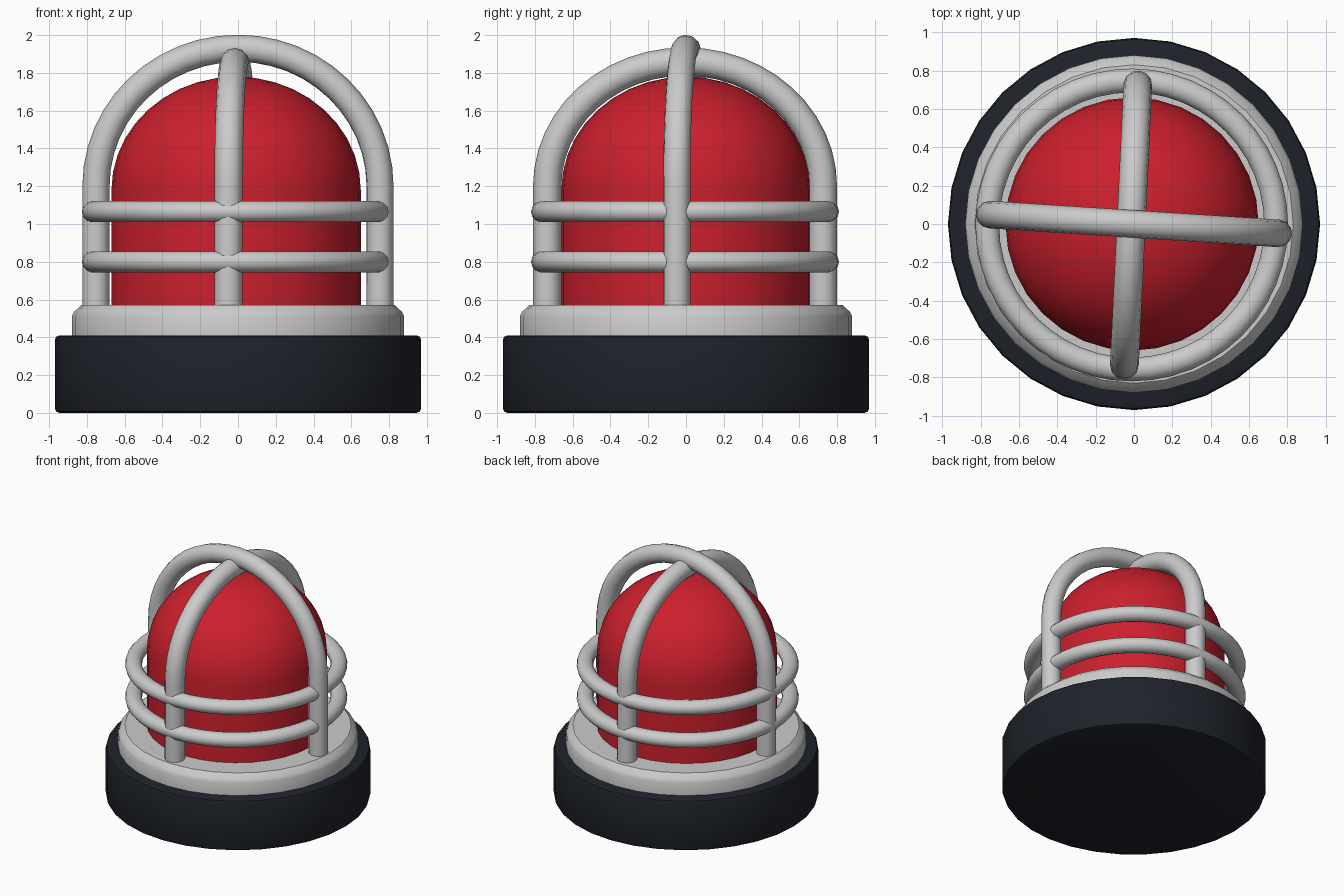
import bpy, bmesh
from math import sin, cos, pi, radians

if "Cube" in bpy.data.objects:
    bpy.data.objects.remove(bpy.data.objects["Cube"])


def material(name, rgb):
    m = bpy.data.materials.new(name)
    m.diffuse_color = (*rgb, 1)
    m.use_nodes = True
    m.node_tree.nodes["Principled BSDF"].inputs["Base Color"].default_value = m.diffuse_color
    return m


red = material("red_lens", (0.6, 0.014, 0.026))
dark = material("dark_rubber", (0.013, 0.016, 0.023))


def finish(ob, mat=None, angle=35):
    bpy.ops.object.select_all(action='DESELECT')
    ob.select_set(True)
    bpy.context.view_layer.objects.active = ob
    if ob.type == 'CURVE':
        bpy.ops.object.convert(target='MESH')
        ob = bpy.context.object
    if mat:
        ob.data.materials.append(mat)
    bpy.ops.object.shade_smooth_by_angle(angle=radians(angle))
    return ob


def lathe(name, profile, mat=None, n=32, centre=(0, 0)):
    """Revolve (radius, z) points; radius 0 makes a pole."""
    bm = bmesh.new()
    rings = []
    for r, z in profile:
        count = n if r > 1e-5 else 1
        rings.append([bm.verts.new((centre[0] + r * cos(2 * pi * i / n),
                                    centre[1] + r * sin(2 * pi * i / n), z)) for i in range(count)])
    for a, b in zip(rings, rings[1:]):
        for i in range(n):
            j = (i + 1) % n
            quad = [a[i % len(a)], a[j % len(a)], b[j % len(b)], b[i % len(b)]]
            bm.faces.new(list(dict.fromkeys(quad)))
    bmesh.ops.recalc_face_normals(bm, faces=bm.faces)
    me = bpy.data.meshes.new(name)
    bm.to_mesh(me)
    bm.free()
    ob = bpy.data.objects.new(name, me)
    bpy.context.collection.objects.link(ob)
    return finish(ob, mat)


def bar(name, points, radius):
    """Round bar swept along a path."""
    cu = bpy.data.curves.new(name, 'CURVE')
    cu.dimensions = '3D'
    cu.bevel_depth = radius
    cu.bevel_resolution = 4
    cu.use_fill_caps = True
    sp = cu.splines.new('POLY')
    sp.points.add(len(points) - 1)
    for p, co in zip(sp.points, points):
        p.co = (*co, 1)
    ob = bpy.data.objects.new(name, cu)
    bpy.context.collection.objects.link(ob)
    return finish(ob, angle=50)


def arch_profile(half, spring, top, foot=0.5, n=24):
    """Points (across, z) of a straight-legged round arch."""
    arc = [(-half * cos(pi * i / n), spring + (top - spring) * sin(pi * i / n)) for i in range(n + 1)]
    return [(-half, foot)] + arc + [(half, foot)]


# base and metal collar
lathe("base", [(0, 0), (0.945, 0), (0.963, 0.007), (0.97, 0.025), (0.97, 0.385),
               (0.963, 0.403), (0.945, 0.41), (0, 0.41)], dark)
lathe("collar", [(0, 0.4), (0.88, 0.4), (0.88, 0.51), (0.868, 0.535), (0.83, 0.57), (0, 0.57)])

# red dome lens
dome = [(0.66 * cos(pi / 2 * i / 10), 1.18 + 0.6 * sin(pi / 2 * i / 10)) for i in range(10)]
lathe("dome", [(0, 0.55), (0.66, 0.55)] + dome + [(0, 1.78)], red, centre=(-0.01, 0))

# guard arches, each slightly skewed
bar("guard_arch_side", [(x, -0.065 * x, z) for x, z in arch_profile(0.752, 1.2, 1.93)], 0.072)
bar("guard_arch_front", [(-0.015 + 0.048 * y, y - 0.005, z) for y, z in arch_profile(0.73, 1.2, 1.86)], 0.075)

# guard rings
for name, z in (("guard_ring_lower", 0.80), ("guard_ring_upper", 1.065)):
    bpy.ops.mesh.primitive_torus_add(location=(-0.012, -0.005, z), major_radius=0.753, minor_radius=0.062,
                                     major_segments=48, minor_segments=14)
    ring = bpy.context.object
    ring.name = name
    ring.scale.z = 0.92
    finish(ring, angle=50)
